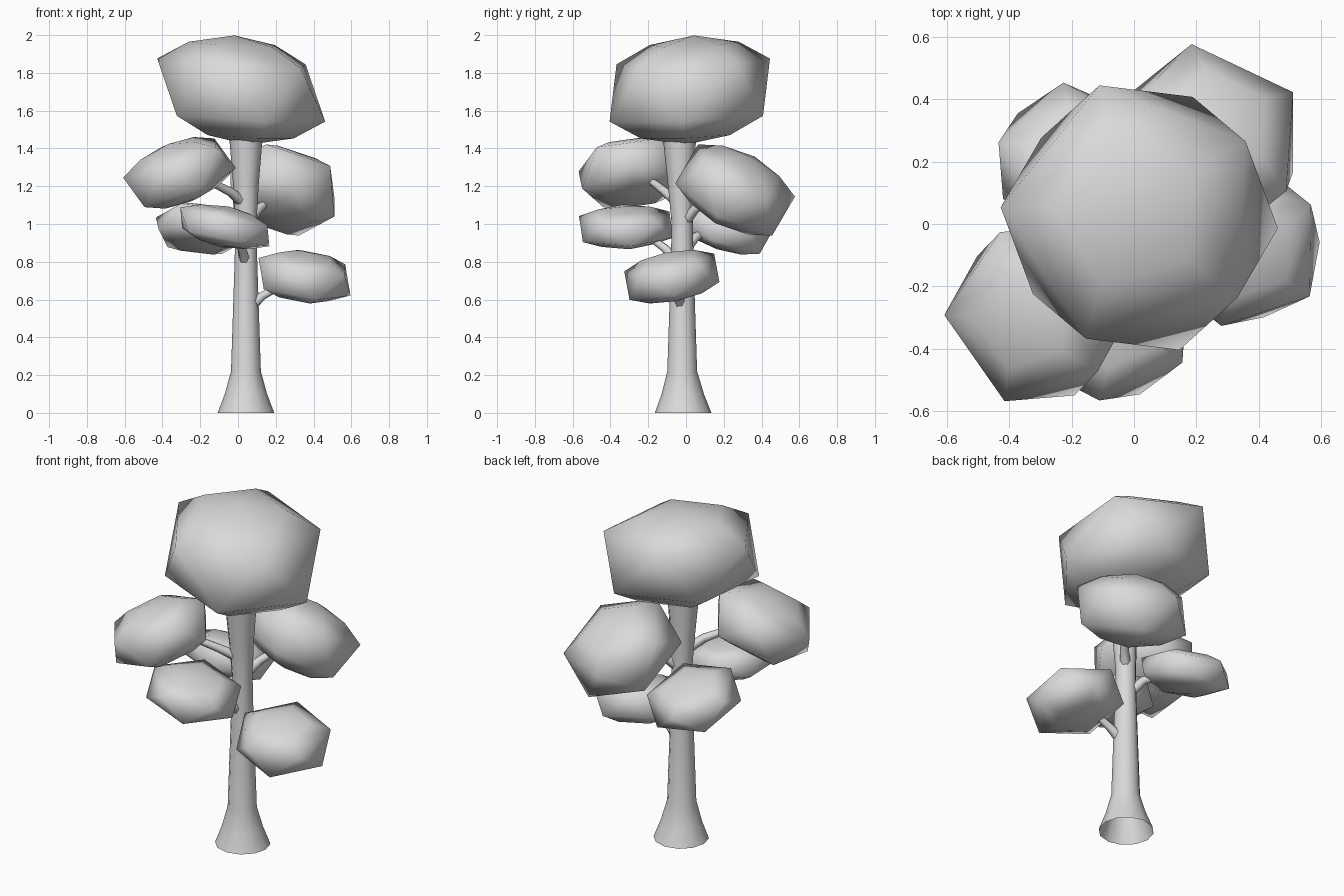
import bpy
import bmesh
from math import cos, sin, radians, tau
from mathutils import Vector

cube = bpy.data.objects.get("Cube")
if cube:
    bpy.data.objects.remove(cube, do_unlink=True)

grey = bpy.data.materials.new("plain_grey")
grey.use_nodes = True
grey.diffuse_color = (0.7, 0.7, 0.7, 1)
grey.node_tree.nodes["Principled BSDF"].inputs["Base Color"].default_value = (0.7, 0.7, 0.7, 1)


def add_object(name, data):
    data.materials.append(grey)
    obj = bpy.data.objects.new(name, data)
    bpy.context.collection.objects.link(obj)
    return obj


def mesh_object(name, bm):
    bmesh.ops.recalc_face_normals(bm, faces=bm.faces)
    for face in bm.faces:
        face.smooth = True
    mesh = bpy.data.meshes.new(name)
    bm.to_mesh(mesh)
    bm.free()
    return add_object(name, mesh)


def leaf_clump(name, centre, radius, half_height, normal, spin, lean=(0, 0, 0)):
    """Flattened five-sided clump: twisted pentagon rings with shallow domes."""
    bm = bmesh.new()
    tilt = Vector((0, 0, 1)).rotation_difference(Vector(normal).normalized())

    def vert(r, angle, z):
        local = Vector((r * radius * cos(angle), r * radius * sin(angle), z * half_height))
        bm.verts.new(tilt @ local + Vector(centre) + z * Vector(lean))

    for side in (1, -1):
        start = radians(spin if side > 0 else spin + 36)
        vert(0, 0, side)
        for i in range(5):
            angle = start + i * tau / 5
            vert(1, angle, side * 0.5)
            vert(0.58, angle, side * 0.84)
    bmesh.ops.convex_hull(bm, input=bm.verts)
    return mesh_object(name, bm)


def branch(name, points):
    """Tapered bent stick."""
    curve = bpy.data.curves.new(name, "CURVE")
    curve.dimensions = "3D"
    curve.bevel_depth = 0.03
    curve.bevel_resolution = 1
    spline = curve.splines.new("POLY")
    spline.points.add(len(points) - 1)
    for i, (p, co) in enumerate(zip(spline.points, points)):
        p.co = (*co, 1)
        p.radius = 1 - 0.2 * i
    spline.use_smooth = True
    return add_object(name, curve)


# Trunk: open tube with flared foot and widening top (z, radius, y shift)
profile = [(0, 0.15, -0.015), (0.1, 0.112, -0.017), (0.22, 0.079, -0.02),
           (0.8, 0.06, -0.02), (1.0, 0.056, -0.02), (1.2, 0.067, -0.028),
           (1.48, 0.09, -0.035)]
SIDES = 12
bm = bmesh.new()
rings = []
for z, r, y in profile:
    rings.append([bm.verts.new((0.042 + r * cos(i * tau / SIDES), y + r * sin(i * tau / SIDES), z))
                  for i in range(SIDES)])
for low, high in zip(rings, rings[1:]):
    for i in range(SIDES):
        j = (i + 1) % SIDES
        bm.faces.new((low[i], low[j], high[j], high[i]))
mesh_object("trunk", bm)

# Leaf clumps
leaf_clump("crown", (0.017, 0.02, 1.709), 0.428, 0.29, (0.05, -0.04, 1), 33, (-0.05, 0.035, 0))
leaf_clump("front_right_leaves", (-0.31, -0.288, 1.271), 0.288, 0.165, (-0.38, -0.15, 1), 36)
leaf_clump("back_left_leaves", (0.235, 0.26, 1.18), 0.307, 0.2, (0.27, 0.52, 1), 29)
leaf_clump("front_leaves", (-0.07, -0.317, 0.985), 0.253, 0.11, (0.2, -0.03, 1), 42)
leaf_clump("back_right_leaves", (-0.193, 0.2, 0.975), 0.25, 0.115, (0.08, 0.33, 1), 26)
leaf_clump("left_leaves", (0.352, -0.075, 0.721), 0.255, 0.133, (0.14, -0.2, 1), 36)

# Branches
branch("left_branch", [(0.08, -0.03, 0.575), (0.13, -0.04, 0.62), (0.24, -0.05, 0.68)])
branch("front_branch", [(0.04, -0.04, 0.79), (0.02, -0.11, 0.87), (-0.03, -0.22, 0.95)])
branch("back_right_branch", [(0.02, 0.0, 0.87), (-0.02, 0.05, 0.93), (-0.1, 0.12, 0.97)])
branch("front_right_branch", [(0.03, -0.04, 1.11), (-0.04, -0.11, 1.17), (-0.18, -0.2, 1.24)])
branch("back_left_branch", [(0.06, 0.0, 1.02), (0.11, 0.05, 1.08), (0.18, 0.16, 1.14)])
